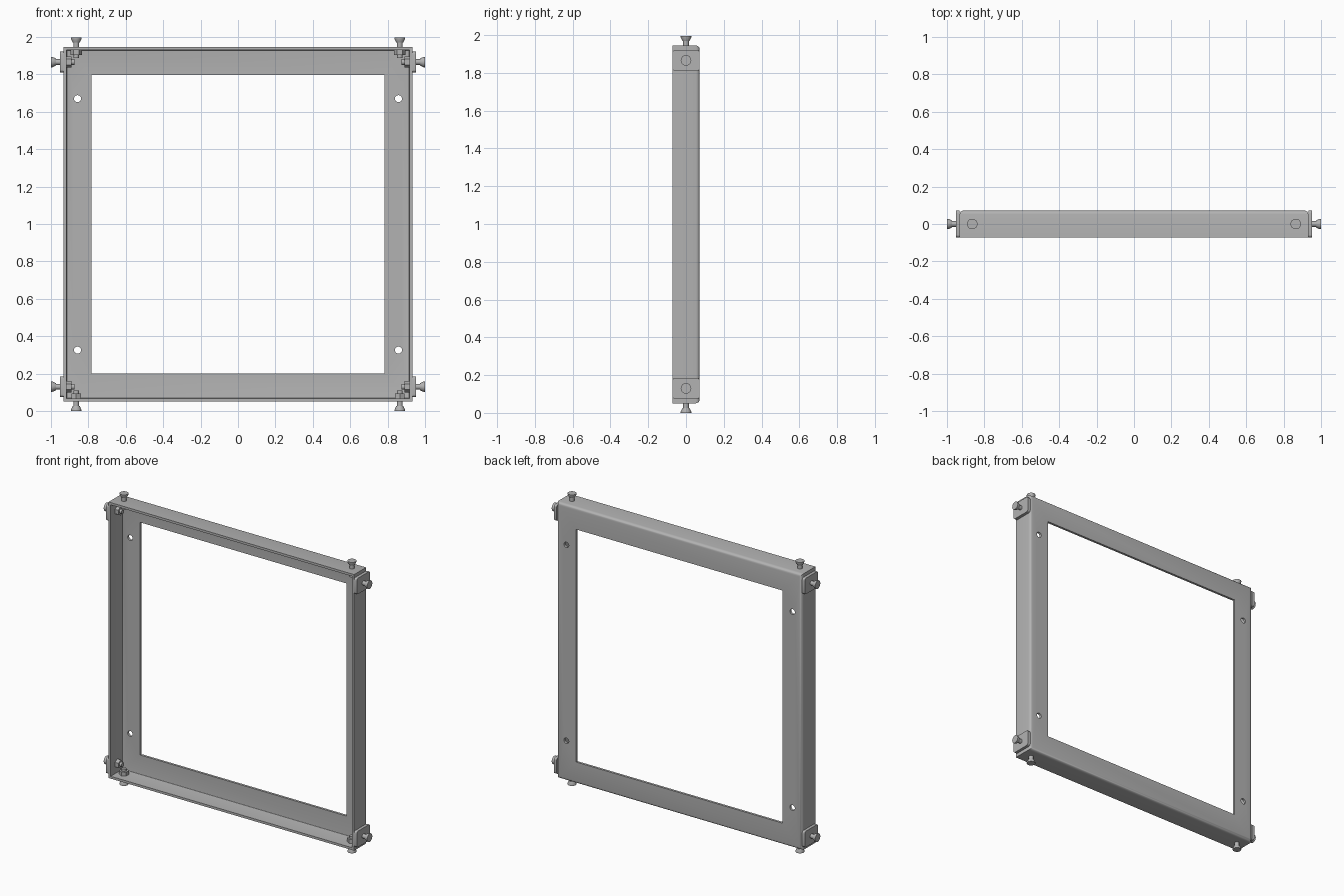
import bpy, bmesh, math
from mathutils import Vector

cube = bpy.data.objects.get("Cube")
if cube:
    bpy.data.objects.remove(cube, do_unlink=True)

CZ = 0.998                 # height of the frame centre
HX, HZ, HY = 0.932, 0.947, 0.072
WALL = 0.016
BOLT_X, BOLT_Z = 0.865, 0.868

steel = bpy.data.materials.new("grey_steel")
steel.use_nodes = True
GREY = (0.45, 0.45, 0.45, 1)
steel.diffuse_color = GREY
steel.node_tree.nodes["Principled BSDF"].inputs["Base Color"].default_value = GREY


def finish(bm, name, material=steel):
    bmesh.ops.recalc_face_normals(bm, faces=bm.faces)
    mesh = bpy.data.meshes.new(name)
    bm.to_mesh(mesh)
    bm.free()
    obj = bpy.data.objects.new(name, mesh)
    bpy.context.collection.objects.link(obj)
    mesh.materials.append(material)
    return obj


def smooth(obj):
    bpy.ops.object.select_all(action='DESELECT')
    obj.select_set(True)
    bpy.context.view_layer.objects.active = obj
    bpy.ops.object.shade_smooth_by_angle(angle=math.radians(35))


def lathe(bm, profile, sides, origin, axis):
    """Closed rings of (radius, distance) along an axis."""
    turn = Vector((0, 0, 1)).rotation_difference(Vector(axis))
    rings = []
    for r, d in profile:
        rings.append([bm.verts.new(Vector(origin) + turn @ Vector((
            r * math.cos(math.tau * i / sides), r * math.sin(math.tau * i / sides), d)))
            for i in range(sides)])
    for a, b in zip(rings, rings[1:]):
        for i in range(sides):
            j = (i + 1) % sides
            bm.faces.new((a[i], a[j], b[j], b[i]))
    bm.faces.new(rings[0][::-1])
    bm.faces.new(rings[-1])


# Angle section with a rounded bend: (inset from outer edge, y)
def arc(r):
    c = 0.02
    return [(c - r * math.cos(t), HY - c + r * math.sin(t))
            for t in (math.pi / 2 * i / 4 for i in range(5))]


FLANGE = 0.149
section = ([(0, -HY)] + arc(0.02) + [(FLANGE, HY), (FLANGE, HY - WALL)]
           + arc(0.02 - WALL)[::-1] + [(WALL, -HY)])

# Frame: the section swept round four mitred corners
bm = bmesh.new()
loops = [[bm.verts.new((sx * (HX - d), y, CZ + sz * (HZ - d))) for d, y in section]
         for sx, sz in ((-1, -1), (1, -1), (1, 1), (-1, 1))]
n = len(section)
for k in range(4):
    a, b = loops[k], loops[(k + 1) % 4]
    for i in range(n):
        j = (i + 1) % n
        bm.faces.new((a[i], a[j], b[j], b[i]))
frame = finish(bm, "angle_frame")

# Mounting holes through the back flange
bm = bmesh.new()
for sx in (-1, 1):
    for sz in (-1, 1):
        lathe(bm, [(0.019, 0), (0.019, 0.1)], 16,
              (sx * 0.858, HY - 0.05, CZ + sz * 0.672), (0, 1, 0))
cutter = finish(bm, "hole_cutter")
cutter.hide_render = True
mod = frame.modifiers.new("holes", 'BOOLEAN')
mod.operation = 'DIFFERENCE'
mod.object = cutter
mod.solver = 'EXACT'
bpy.context.view_layer.objects.active = frame
bpy.ops.object.modifier_apply(modifier="holes")
bpy.data.objects.remove(cutter, do_unlink=True)
smooth(frame)


# Bolt: flared head outside, shank through the wall, hex nut inside
def bolt(name, wall, tip, axis):
    origin = [w if abs(a) < 0.5 else 0 for w, a in zip(wall, axis)]
    if abs(axis[2]) > 0.5:
        origin[2] = CZ
    reach = abs(wall[0]) if abs(axis[0]) > 0.5 else abs(wall[2] - CZ)
    inner = reach - WALL
    bm = bmesh.new()
    lathe(bm, [(0.015, inner - 0.042), (0.015, tip - 0.01)], 20, origin, axis)
    lathe(bm, [(0.019, tip - 0.026), (0.028, tip - 0.007), (0.028, tip)], 24, origin, axis)
    lathe(bm, [(0.03, inner - 0.026), (0.03, inner)], 6, origin, axis)
    smooth(finish(bm, name))


for sx, side in ((1, "left"), (-1, "right")):
    for sz, level in ((1, "upper"), (-1, "lower")):
        tag = f"{level}_{side}"
        z = CZ + sz * BOLT_Z
        bolt(f"{tag}_side_bolt", (sx * HX, 0, z), 1.0, (sx, 0, 0))
        bolt(f"{tag}_end_bolt", (sx * BOLT_X, 0, CZ + sz * HZ), 0.998, (0, 0, sz))

        # Corner plate with rounded corners on the outer side wall
        bm = bmesh.new()
        bmesh.ops.create_cube(bm, size=1)
        for v in bm.verts:
            v.co = Vector((sx * (HX + 0.01) + v.co.x * 0.02,
                           v.co.y * HY * 2, z + v.co.z * 0.11))
        edges = [e for e in bm.edges
                 if abs(e.verts[0].co.x - e.verts[1].co.x) > 0.01]
        bmesh.ops.bevel(bm, geom=edges, offset=0.014, segments=4,
                        profile=0.5, affect='EDGES')
        smooth(finish(bm, f"{tag}_plate"))
